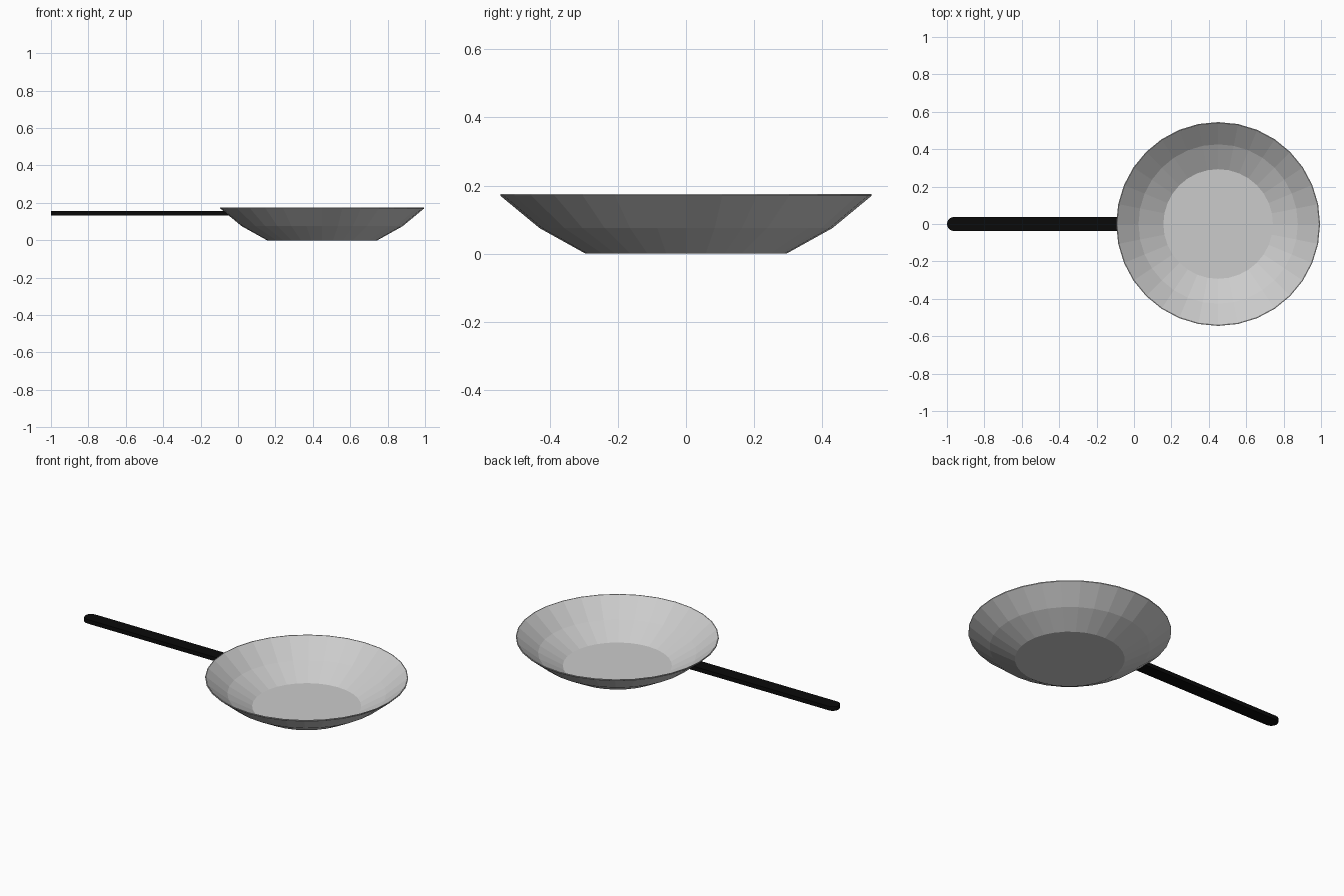
import bpy, bmesh
from math import sin, cos, pi

if "Cube" in bpy.data.objects:
    bpy.data.objects.remove(bpy.data.objects["Cube"])

CX = 0.45      # pan centre
SIDES = 32


def make_object(name, bm):
    bmesh.ops.recalc_face_normals(bm, faces=bm.faces)
    mesh = bpy.data.meshes.new(name)
    bm.to_mesh(mesh)
    bm.free()
    obj = bpy.data.objects.new(name, mesh)
    bpy.context.collection.objects.link(obj)
    return obj


# Pan: closed thin shell, outer wall up to the rim and inner wall back down
profile = [(0.295, 0.0), (0.43, 0.075), (0.545, 0.17), (0.545, 0.175),
           (0.541, 0.175), (0.426, 0.079), (0.293, 0.005)]
bm = bmesh.new()
rings = [[bm.verts.new((CX + r * cos(2 * pi * i / SIDES), r * sin(2 * pi * i / SIDES), z))
          for i in range(SIDES)] for r, z in profile]
for a, b in zip(rings, rings[1:]):
    for i in range(SIDES):
        j = (i + 1) % SIDES
        bm.faces.new((a[i], a[j], b[j], b[i]))
bm.faces.new(rings[0])
bm.faces.new(rings[-1])
make_object("pan", bm)

# Handle: flat bar with a rounded free end, slanted where it meets the wall
W, Z0, Z1 = 0.038, 0.132, 0.156
bm = bmesh.new()
layers = []
for z, x_end in ((Z0, -0.046), (Z1, -0.075)):
    outline = [(-1 + W + W * cos(a), W * sin(a))
               for a in (pi / 2 + pi * i / 8 for i in range(9))]
    outline += [(x_end, -W), (x_end, W)]
    layers.append([bm.verts.new((x, y, z)) for x, y in outline])
low, high = layers
for i in range(len(low)):
    j = (i + 1) % len(low)
    bm.faces.new((low[i], low[j], high[j], high[i]))
bm.faces.new(low)
bm.faces.new(high)
handle = make_object("handle", bm)

black = bpy.data.materials.new("black_plastic")
black.diffuse_color = (0.003, 0.003, 0.003, 1)
black.use_nodes = True
black.node_tree.nodes["Principled BSDF"].inputs["Base Color"].default_value = black.diffuse_color
handle.data.materials.append(black)
